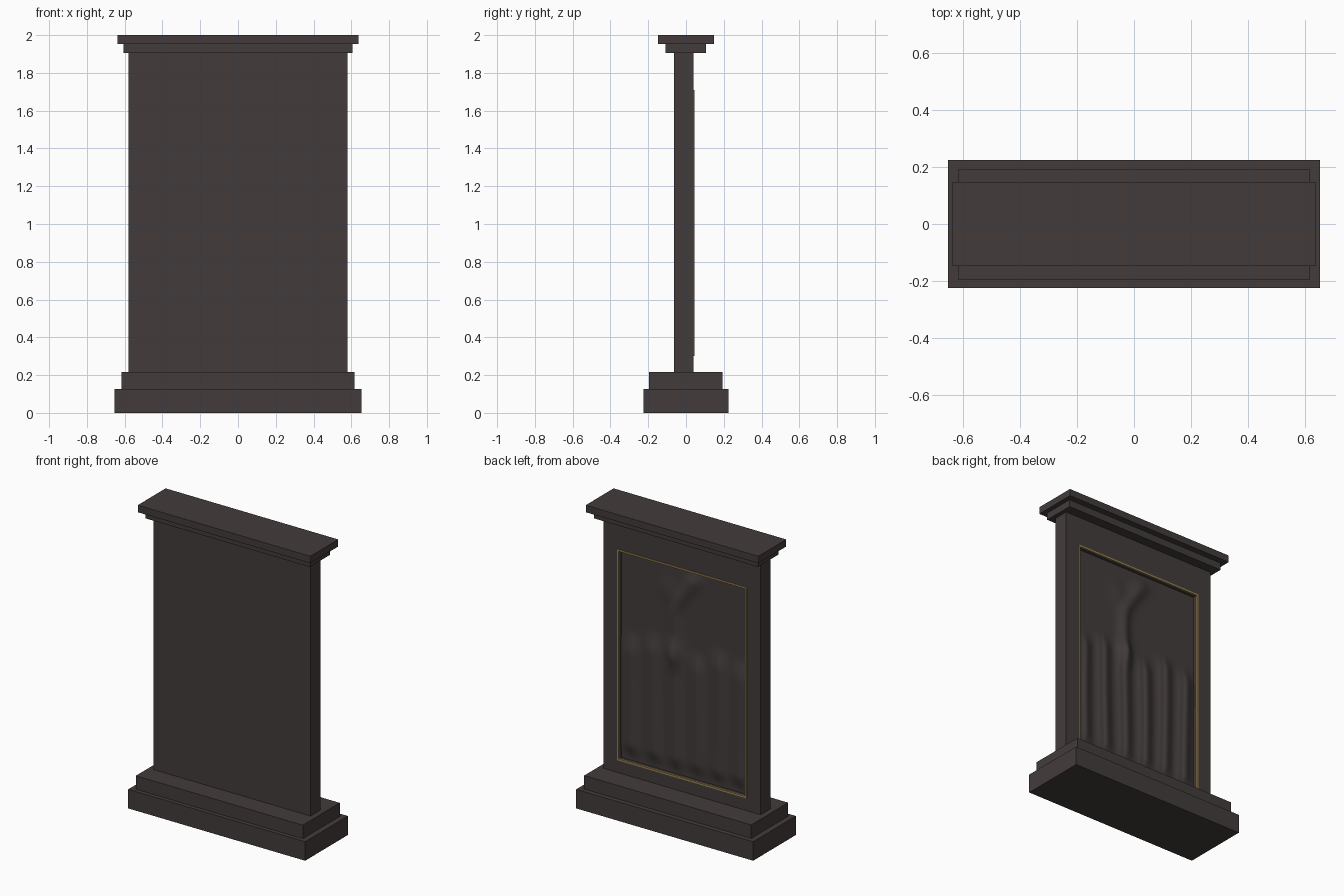
import bpy, bmesh, math

if "Cube" in bpy.data.objects:
    bpy.data.objects.remove(bpy.data.objects["Cube"])


def material(name, col):
    m = bpy.data.materials.new(name)
    m.diffuse_color = (*col, 1)
    m.use_nodes = True
    m.node_tree.nodes["Principled BSDF"].inputs["Base Color"].default_value = m.diffuse_color
    return m


STONE = material("dark_stone", (0.055, 0.045, 0.044))
GOLD = material("dull_gold", (0.30, 0.21, 0.08))


def add_object(name, bm, mat):
    me = bpy.data.meshes.new(name)
    bmesh.ops.recalc_face_normals(bm, faces=bm.faces)
    bm.to_mesh(me)
    bm.free()
    me.materials.append(mat)
    ob = bpy.data.objects.new(name, me)
    bpy.context.collection.objects.link(ob)
    return ob


def box_mesh(x0, x1, y0, y1, z0, z1):
    bm = bmesh.new()
    bmesh.ops.create_cube(bm, size=1)
    for v in bm.verts:
        v.co.x = x1 if v.co.x > 0 else x0
        v.co.y = y1 if v.co.y > 0 else y0
        v.co.z = z1 if v.co.z > 0 else z0
    return bm


# Stepped plinth and cornice: half width, y range, z range
for name, hx, y0, y1, z0, z1 in (
        ("plinth_base", 0.654, -0.225, 0.225, 0, 0.127),
        ("plinth_step", 0.617, -0.197, 0.193, 0.127, 0.217),
        ("cornice_lower", 0.607, -0.108, 0.106, 1.905, 1.953),
        ("cornice_top", 0.638, -0.147, 0.147, 1.953, 2.0)):
    add_object(name, box_mesh(-hx, hx, y0, y1, z0, z1), STONE)

# Upright slab with a recess sunk into its back face
HW, ZB, ZT = 0.48, 0.30, 1.71
BACK, FLOOR = 0.041, -0.005
bm = box_mesh(-0.58, 0.58, -0.063, BACK, 0.217, 1.905)
bm.normal_update()
back = max(bm.faces, key=lambda f: f.normal.y)
bmesh.ops.inset_region(bm, faces=[back], thickness=0.05)
for v in back.verts:
    v.co.x = math.copysign(HW, v.co.x)
    v.co.z = ZT if v.co.z > 1 else ZB
ext = bmesh.ops.extrude_face_region(bm, geom=[back])
for v in ext["geom"]:
    if isinstance(v, bmesh.types.BMVert):
        v.co.y = FLOOR
bmesh.ops.delete(bm, geom=[f for f in bm.faces if f == back], context="FACES_ONLY")
add_object("slab", bm, STONE)

# Thin gilt border around the recess
B = 0.012
for name, x0, x1, z0, z1 in (
        ("border_left", -HW, -HW + B, ZB, ZT),
        ("border_right", HW - B, HW, ZB, ZT),
        ("border_bottom", -HW + B, HW - B, ZB, ZB + B),
        ("border_top", -HW + B, HW - B, ZT - B, ZT)):
    add_object(name, box_mesh(x0, x1, 0.03, 0.045, z0, z1), GOLD)


def smooth(a, b, t):
    t = min(1, max(0, (t - a) / (b - a)))
    return t * t * (3 - 2 * t)


def bump(d, w):
    return math.exp(-(d / w) ** 2)


# Carved relief: six upright folds with a plume rising from one of them
def relief(x, z):
    h = 0.0
    for i in range(6):
        cx = -0.40 + 0.16 * i + 0.006 * math.sin(4 * z + i)
        top = 1.15 + 0.04 * math.sin(2.3 * i)
        fold = bump(x - cx, 0.055) - 0.2 * bump(x - cx - 0.02, 0.012)
        h += 0.025 * fold * (1 - smooth(top - 0.10, top + 0.06, z))
    h *= smooth(ZB + 0.01, ZB + 0.12, z)
    bend = smooth(1.35, 1.70, z)
    plume = bump(x - 0.08 + 0.15 * bend, 0.045 + 0.02 * bend)
    h += 0.020 * plume * smooth(0.95, 1.15, z) * (1 - smooth(1.60, 1.70, z))
    h += 0.008 * bump(x - 0.13, 0.06) * bump(z - 1.50, 0.08)
    h += 0.008 * bump(x - 0.08, 0.06) * bump(z - 1.10, 0.09)
    return FLOOR + 0.002 + h


bm = bmesh.new()
bmesh.ops.create_grid(bm, x_segments=110, y_segments=90, size=1)
for v in bm.verts:
    x, z = v.co.x * HW, (ZB + ZT) / 2 + v.co.y * (ZT - ZB) / 2
    v.co = (x, relief(x, z), z)
panel = add_object("relief_panel", bm, STONE)
if sum(p.normal.y for p in panel.data.polygons) < 0:
    panel.data.flip_normals()
panel.data.shade_smooth()
